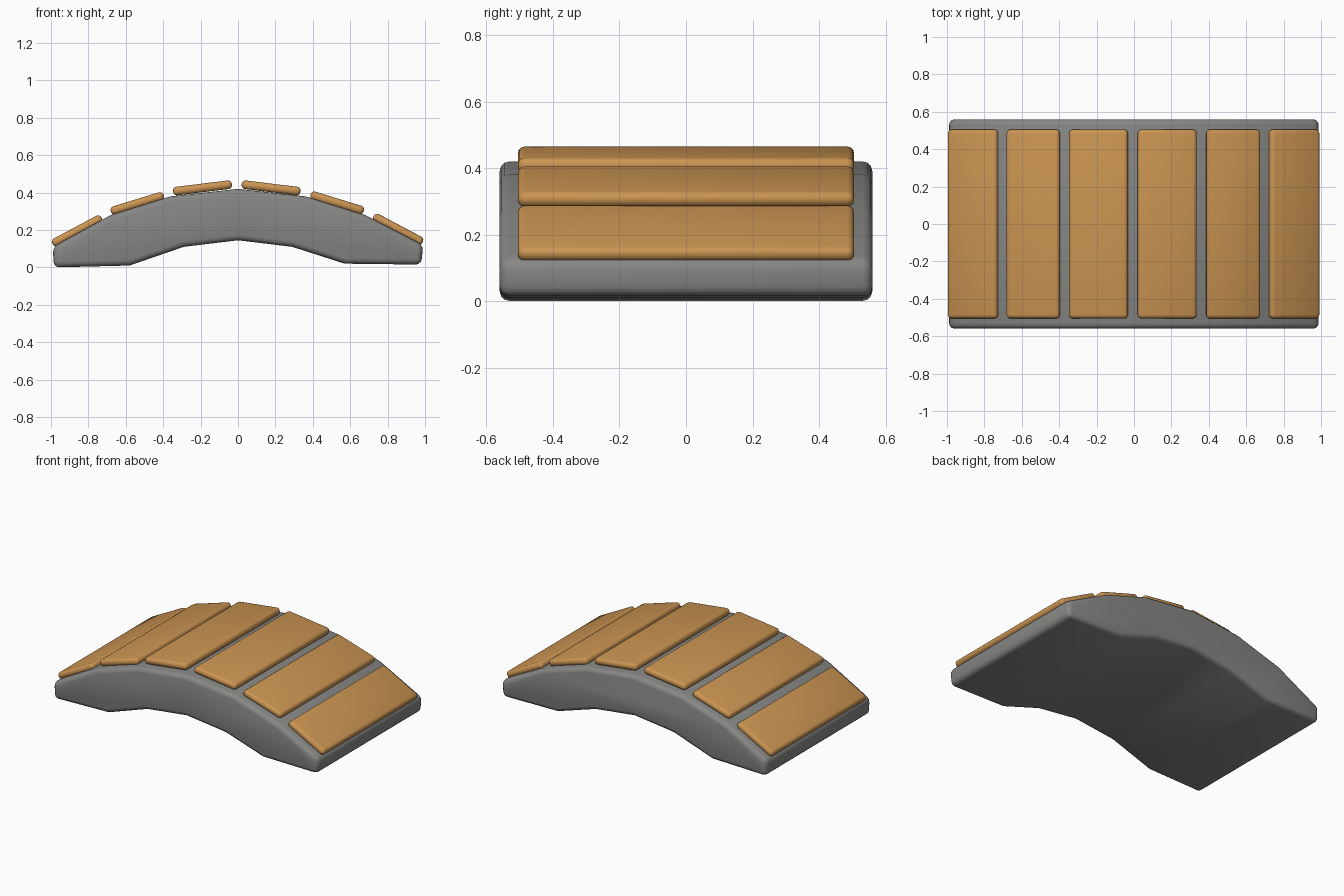
import bpy, bmesh, math

if "Cube" in bpy.data.objects:
    bpy.data.objects.remove(bpy.data.objects["Cube"])


def material(name, rgb):
    m = bpy.data.materials.new(name)
    m.diffuse_color = (*rgb, 1)
    m.use_nodes = True
    m.node_tree.nodes["Principled BSDF"].inputs["Base Color"].default_value = m.diffuse_color
    return m


stone = material("grey stone", (0.24, 0.24, 0.235))
wood = material("warm wood", (0.60, 0.30, 0.085))


def finish(ob, mat, width):
    ob.data.materials.append(mat)
    b = ob.modifiers.new("rounded edges", 'BEVEL')
    b.width = width
    b.segments = 3
    b.limit_method = 'ANGLE'
    b.angle_limit = math.radians(40)
    bpy.ops.object.select_all(action='DESELECT')
    ob.select_set(True)
    bpy.context.view_layer.objects.active = ob
    bpy.ops.object.modifier_apply(modifier=b.name)
    bpy.ops.object.shade_smooth_by_angle(angle=math.radians(35))


def prism(name, profile, half_depth):
    bm = bmesh.new()
    face = bm.faces.new([bm.verts.new((x, -half_depth, z)) for x, z in profile])
    ext = bmesh.ops.extrude_face_region(bm, geom=[face])
    verts = [v for v in ext["geom"] if isinstance(v, bmesh.types.BMVert)]
    bmesh.ops.translate(bm, verts=verts, vec=(0, 2 * half_depth, 0))
    bmesh.ops.recalc_face_normals(bm, faces=bm.faces)
    me = bpy.data.meshes.new(name)
    bm.to_mesh(me)
    bm.free()
    ob = bpy.data.objects.new(name, me)
    bpy.context.collection.objects.link(ob)
    return ob


# arched body of the bridge
top = [(-0.99, 0.11), (-0.68, 0.28), (-0.36, 0.38), (0, 0.42),
       (0.36, 0.38), (0.68, 0.28), (0.99, 0.12)]
bottom = [(0.98, 0.015), (0.57, 0.02), (0.29, 0.11), (0, 0.145),
          (-0.29, 0.11), (-0.58, 0.01), (-0.985, 0.0)]
finish(prism("arch_body", top + bottom, 0.56), stone, 0.03)

# deck planks following the arch: x, z, length, slope in degrees
planks = [(-0.86, 0.195, 0.297, -28), (-0.538, 0.342, 0.296, -17),
          (-0.19, 0.425, 0.317, -7), (0.177, 0.425, 0.317, 7),
          (0.53, 0.345, 0.298, 17), (0.856, 0.204, 0.297, 28)]
for i, (x, z, length, slope) in enumerate(planks):
    bpy.ops.mesh.primitive_cube_add(size=1)
    ob = bpy.context.object
    ob.name = f"deck_plank_{i + 1}"
    ob.scale = (length, 1.01, 0.046)
    bpy.ops.object.transform_apply(location=False, rotation=False, scale=True)
    finish(ob, wood, 0.02)
    ob.location = (x, 0, z)
    ob.rotation_euler = (0, math.radians(slope), 0)
